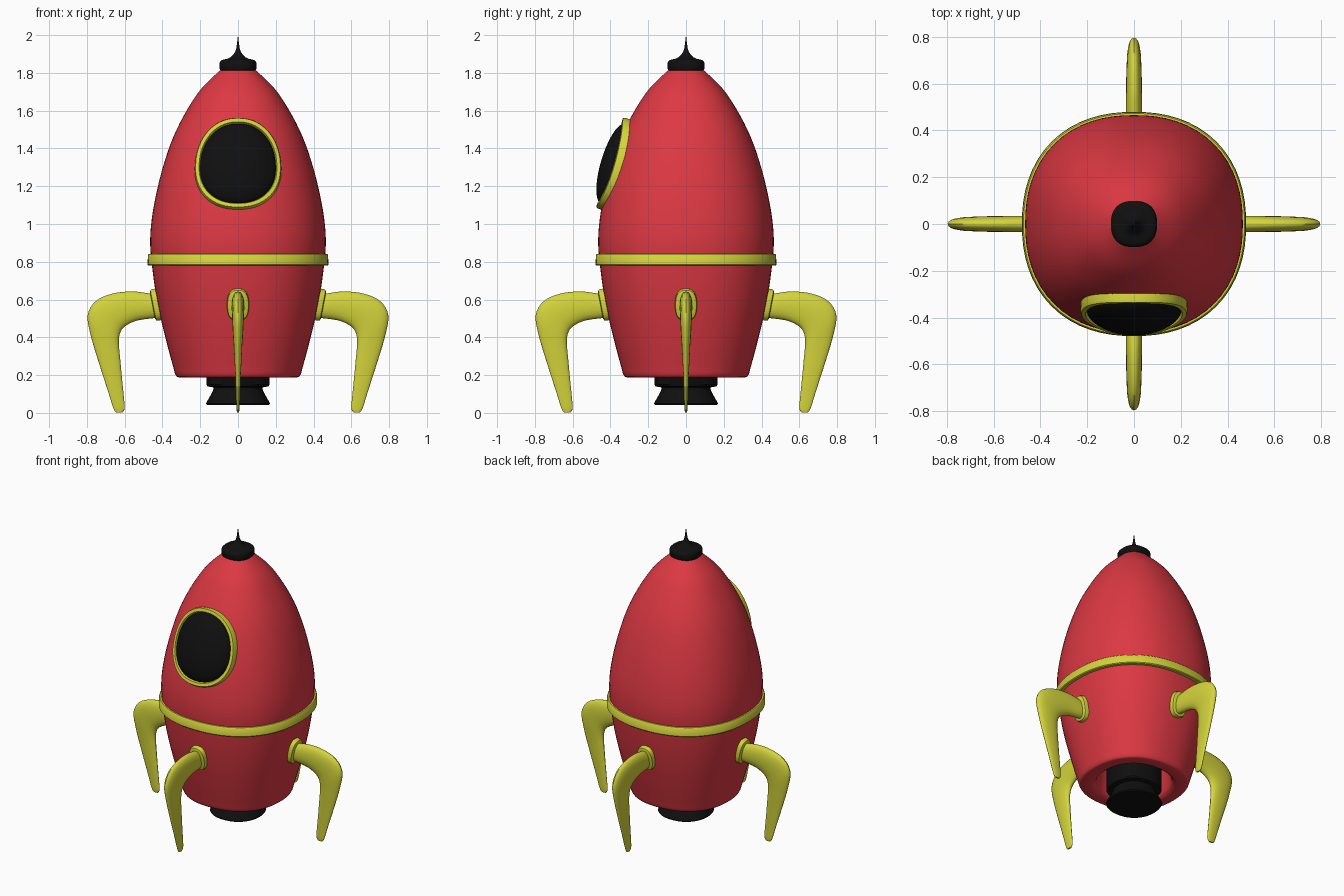
import bpy, bmesh, math
from mathutils import Vector, Matrix

if "Cube" in bpy.data.objects:
    bpy.data.objects.remove(bpy.data.objects["Cube"])


def material(name, rgb):
    m = bpy.data.materials.new(name)
    m.diffuse_color = (*rgb, 1)
    m.use_nodes = True
    m.node_tree.nodes["Principled BSDF"].inputs["Base Color"].default_value = m.diffuse_color
    return m


RED = material("red", (0.72, 0.04, 0.055))
YELLOW = material("yellow", (0.66, 0.66, 0.045))
BLACK = material("black", (0.005, 0.005, 0.005))


def spline(pts, n=5):
    """Catmull-Rom interpolation through tuples of any length."""
    v = [Vector(p) for p in pts]
    v = [2 * v[0] - v[1]] + v + [2 * v[-1] - v[-2]]
    out = []
    for a, b, c, d in zip(v, v[1:], v[2:], v[3:]):
        for i in range(n):
            t = i / n
            out.append(0.5 * (2 * b + (c - a) * t + (2 * a - 5 * b + 4 * c - d) * t ** 2
                              + (3 * b - a - 3 * c + d) * t ** 3))
    return out + [v[-2]]


def oval(n, p):
    """Unit superellipse; p above 2 gives a slightly squared circle."""
    out = []
    for i in range(n):
        t = 2 * math.pi * i / n
        c, s = math.cos(t), math.sin(t)
        k = (abs(c) ** p + abs(s) ** p) ** (-1 / p)
        out.append((c * k, s * k))
    return out


def loft(name, rings, mat, loop=False, rot=0, angle=40):
    """Skin closed rings of points into one smooth object."""
    bm = bmesh.new()
    vr = [[bm.verts.new(p) for p in ring] for ring in rings]
    n = len(vr[0])
    for a, b in zip(vr, vr[1:] + (vr[:1] if loop else [])):
        for i in range(n):
            j = (i + 1) % n
            bm.faces.new((a[i], a[j], b[j], b[i]))
    bmesh.ops.remove_doubles(bm, verts=bm.verts, dist=1e-5)
    if not loop:
        bmesh.ops.holes_fill(bm, edges=[e for e in bm.edges if e.is_boundary], sides=0)
    bmesh.ops.transform(bm, matrix=Matrix.Rotation(rot, 4, 'Z'), verts=bm.verts)
    bmesh.ops.recalc_face_normals(bm, faces=bm.faces)
    me = bpy.data.meshes.new(name)
    bm.to_mesh(me)
    bm.free()
    me.materials.append(mat)
    ob = bpy.data.objects.new(name, me)
    bpy.context.collection.objects.link(ob)
    bpy.ops.object.select_all(action='DESELECT')
    ob.select_set(True)
    bpy.context.view_layer.objects.active = ob
    bpy.ops.object.shade_smooth_by_angle(angle=math.radians(angle))
    return ob


def lathe(name, profile, mat, p=2.2, loop=False):
    return loft(name, [[(r * x, r * y, z) for x, y in oval(64, p)] for r, z in profile],
                mat, loop)


# Hull with a hollow underside
recess = [(0, 0.36), (0.21, 0.36), (0.225, 0.22)]
rim = spline([(0.235, 0.2), (0.26, 0.188), (0.31, 0.188), (0.33, 0.2), (0.345, 0.25),
              (0.385, 0.4), (0.424, 0.57), (0.452, 0.75), (0.465, 0.92), (0.445, 1.1),
              (0.395, 1.31), (0.325, 1.5), (0.215, 1.69), (0.11, 1.8), (0.09, 1.815)])
lathe("hull", recess + rim + [(0, 1.82)], RED, 2.25)

# Belt around the hull
lathe("belt", [(0.44, 0.78), (0.474, 0.78), (0.479, 0.785), (0.477, 0.836),
               (0.472, 0.842), (0.44, 0.842)], YELLOW, 2.25, True)

# Nose cap with antenna
cap = spline([(0.09, 1.81), (0.098, 1.825), (0.097, 1.855), (0.082, 1.869), (0.05, 1.877),
              (0.027, 1.895), (0.012, 1.92), (0.006, 1.95)], 4)
lathe("nose_cap", [(0, 1.8)] + cap + [(0, 2.0)], BLACK, 2.4)

# Engine nozzle
flare = spline([(0.13, 0.135), (0.132, 0.12), (0.15, 0.085), (0.17, 0.05)], 4)
lathe("nozzle", [(0, 0.37), (0.165, 0.37), (0.168, 0.15), (0.16, 0.14)] + flare
      + [(0.165, 0.043), (0, 0.043)], BLACK)

# Window: egg-shaped frame and bulging glass, wrapped onto the hull
NORMAL = Vector((0, -0.958, 0.288))


def window_point(c, s, k, d):
    x, z = k * 0.228 * c * (1 - 0.08 * s), k * 0.24 * s
    return Vector((x, -0.405 + 0.3 * z + 0.6 * x * x, 1.325 + z)) + NORMAL * d


outline = oval(64, 2.2)
frame = [(1, -0.075), (1, -0.012), (0.98, 0), (0.9, 0), (0.875, -0.015), (0.875, -0.075)]
loft("window_frame", [[window_point(c, s, k, d) for k, d in frame] for c, s in outline],
     YELLOW, True)
dome = [(0.88 * math.cos(a), -0.02 + 0.065 * math.sin(a))
        for a in (math.pi / 2 * i / 10 for i in range(11))]
loft("window_glass", [[window_point(c, s, k, d) for c, s in outline]
                      for k, d in [(0.88, -0.05)] + dome], BLACK)

# Leg stations: outer x, z, inner x, z, half width
stations = spline([
    (0.40, 0.615, 0.40, 0.505, 0.035), (0.46, 0.63, 0.46, 0.50, 0.035),
    (0.56, 0.643, 0.54, 0.487, 0.034), (0.67, 0.63, 0.60, 0.457, 0.033),
    (0.755, 0.59, 0.625, 0.42, 0.031), (0.796, 0.515, 0.631, 0.37, 0.028),
    (0.777, 0.40, 0.625, 0.30, 0.022), (0.735, 0.26, 0.615, 0.19, 0.016),
    (0.69, 0.12, 0.605, 0.09, 0.011), (0.66, 0.025, 0.60, 0.025, 0.008),
    (0.645, 0.002, 0.612, 0.002, 0.005)], 4)
leg = []
for ox, oz, ix, iz, w in stations:
    mid, half = Vector((ox + ix, 0, oz + iz)) / 2, Vector((ox - ix, 0, oz - iz)) / 2
    leg.append([mid + half * c + Vector((0, w * s, 0)) for c, s in oval(20, 2.2)])

# Mounting pad, tilted with the hull
tilt = math.radians(11)
out = Vector((math.cos(tilt), 0, -math.sin(tilt)))
up = Vector((math.sin(tilt), 0, math.cos(tilt)))
pad = [[Vector((0.43, 0, 0.573)) + out * d + up * (0.085 * k * s) + Vector((0, 0.058 * k * c, 0))
        for c, s in oval(32, 2.6)]
       for k, d in [(0, -0.04), (1, -0.04), (1, 0.01), (0.95, 0.019), (0.82, 0.023), (0, 0.023)]]

for i, side in enumerate(("right", "back", "left", "front")):
    loft(side + "_leg", leg, YELLOW, rot=i * math.pi / 2)
    loft(side + "_leg_pad", pad, YELLOW, rot=i * math.pi / 2)
